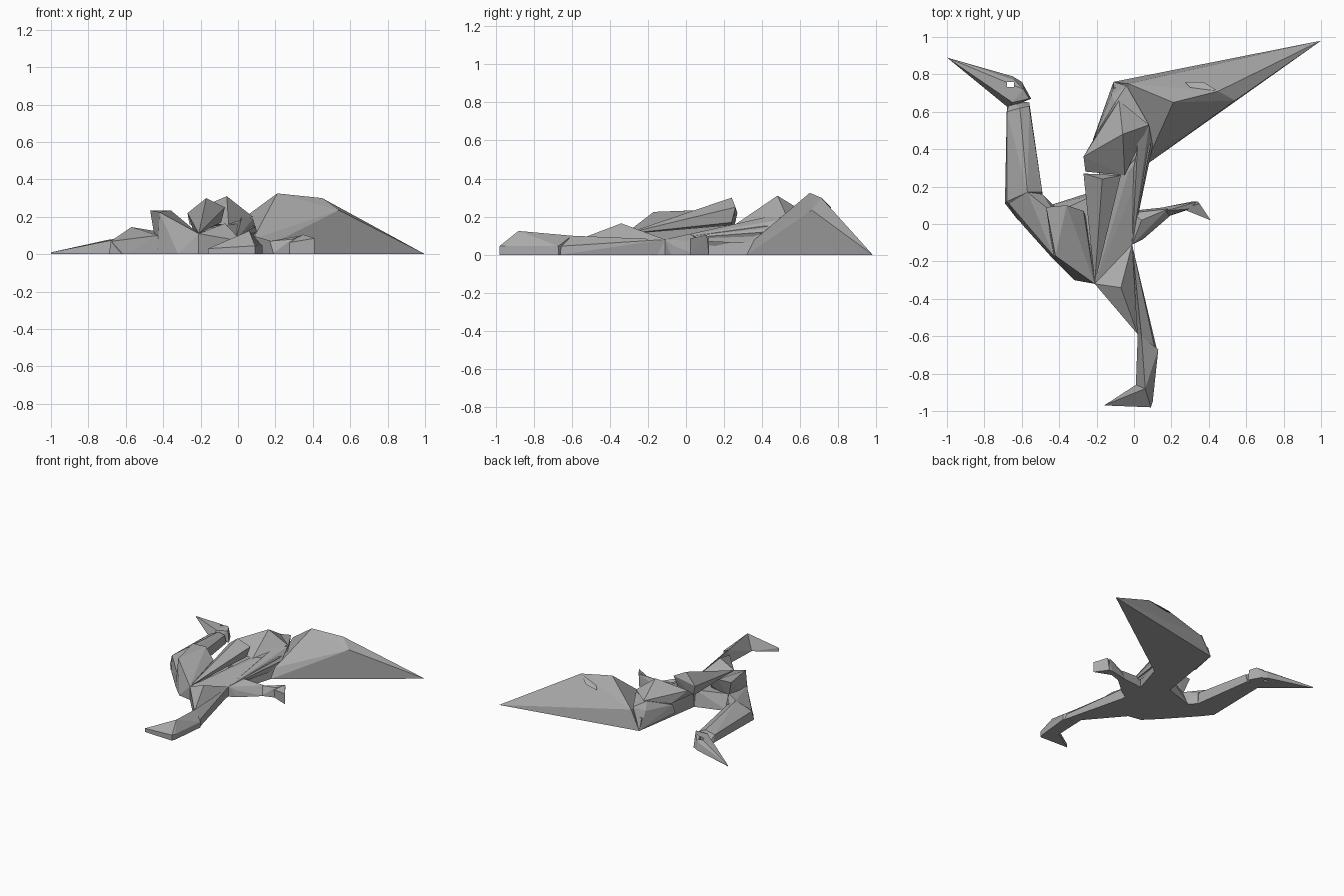
import bpy
import bmesh

if "Cube" in bpy.data.objects:
    bpy.data.objects.remove(bpy.data.objects["Cube"], do_unlink=True)

GREY = (.4, .4, .4, 1)
stone = bpy.data.materials.new("stone grey")
stone.use_nodes = True
stone.diffuse_color = GREY
stone.node_tree.nodes["Principled BSDF"].inputs["Base Color"].default_value = GREY


def facet(name, base=(), ridge=()):
    """Flat-faced solid spanning ground outline points (x, y) and raised points (x, y, z)."""
    bm = bmesh.new()
    for x, y in base:
        bm.verts.new((x, y, 0))
    for point in ridge:
        bm.verts.new(point)
    result = bmesh.ops.convex_hull(bm, input=bm.verts)
    leftovers = {v for v in result["geom_interior"] + result["geom_unused"]
                 if isinstance(v, bmesh.types.BMVert) and v.is_valid}
    bmesh.ops.delete(bm, geom=list(leftovers), context="VERTS")
    bmesh.ops.dissolve_limit(bm, angle_limit=.01, verts=bm.verts, edges=bm.edges)
    bmesh.ops.recalc_face_normals(bm, faces=bm.faces)
    mesh = bpy.data.meshes.new(name)
    bm.to_mesh(mesh)
    bm.free()
    mesh.materials.append(stone)
    obj = bpy.data.objects.new(name, mesh)
    bpy.context.scene.collection.objects.link(obj)
    return obj


# Joints shared by neighbouring parts
breast = (-.21, -.32, .11)
hip = (-.01, -.11, .08)
knee = (.04, -.6, .1)
ankle = (.06, -.88, .125)
neck_bend = (-.57, .17, .145)
throat = (-.61, .62, .09)

# Head with a long beak, pierced by a small square eye
head = facet("head_and_beak",
             base=[(-1, .89), (-.65, .79), (-.6, .76), (-.55, .67), (-.67, .62)],
             ridge=[(-.64, .77, .06), (-.59, .72, .1), (-.56, .67, .09),
                    (-.65, .65, .08), (-1, .89, .01)])
bpy.ops.mesh.primitive_cube_add(size=1, location=(-.66, .745, 0))
cutter = bpy.context.object
cutter.name = "eye_cutter"
cutter.scale = (.036, .026, 1)
cutter.hide_render = True
bpy.context.view_layer.update()
cut = head.modifiers.new("eye hole", "BOOLEAN")
cut.operation = "DIFFERENCE"
cut.object = cutter
bpy.context.view_layer.objects.active = head
bpy.ops.object.modifier_apply(modifier=cut.name)
bpy.data.objects.remove(cutter, do_unlink=True)

# Neck, from throat to bend and from bend down to the chest
facet("upper_neck",
      base=[(-.68, .62), (-.69, .11), (-.62, .02), (-.49, .16), (-.56, .65), (-.66, .66)],
      ridge=[throat, neck_bend, (-.68, .6, .06), (-.68, .12, .07),
             (-.56, .63, .07), (-.49, .17, .09)])
facet("lower_neck",
      base=[(-.69, .11), (-.6, 0), (-.43, -.19), (-.32, -.29), (-.4, .07), (-.49, .16)],
      ridge=[neck_bend, (-.49, .16, .09), (-.42, .05, .12), (-.43, -.17, .1),
             (-.67, .11, .07)])

# Low torso and rump joining every limb
facet("torso",
      base=[(-.43, -.19), (-.32, -.3), (-.21, -.32), (-.01, -.11), (-.02, .1),
            (-.2, .18), (-.45, .1)],
      ridge=[breast, hip, (-.2, .16, .13), (-.42, .06, .12), (-.42, -.18, .11)])
facet("rump",
      base=[(-.2, .18), (-.02, .02), (.07, .32), (.1, .43), (-.03, .75), (-.11, .76)],
      ridge=[(-.2, .18, .12), (-.02, .05, .1), (.09, .43, .13),
             (-.03, .72, .13), (-.11, .73, .09)])

# Near shoulder, a blunt wedge over the chest
facet("shoulder",
      base=[(-.43, -.19), (-.32, -.3)],
      ridge=[breast, (-.47, .09, .235), (-.36, .1, .235), (-.27, .07, .16),
             (-.42, -.17, .225), (-.42, .05, .08), (-.25, .02, .09)])

# Layered plumes fanning back from the breast
facet("upper_plume",
      ridge=[breast, (-.27, .27, .22), (-.17, .24, .3), (-.07, .26, .25),
             (-.24, .25, .13), (-.09, .24, .17)])
facet("inner_plume",
      ridge=[breast, hip, (-.07, .27, .16), (-.03, .28, .16), (.09, .43, .15),
             (.07, .32, .06), (-.15, .2, .08)])
facet("side_plume",
      ridge=[hip, (-.02, .18, .12), (.02, .43, .2), (.08, .53, .19),
             (.1, .42, .12), (.02, .2, .04)])
facet("back_plume",
      ridge=[(-.27, .36, .22), (-.06, .48, .31), (.08, .53, .2), (-.08, .66, .2),
             (-.05, .26, .16), (-.26, .28, .16), (-.2, .48, .14)])
facet("rear_plume",
      base=[(-.11, .76), (.08, .5)],
      ridge=[(-.21, .47, .13), (-.12, .69, .14), (-.1, .65, .2), (-.04, .74, .17),
             (.08, .53, .18), (-.22, .45, .06)])

# Great pointed wing
facet("great_wing",
      base=[(-.11, .76), (1, .98), (.07, .32), (.1, .43)],
      ridge=[(.21, .65, .325), (.45, .71, .3), (.54, .66, .235),
             (-.03, .75, .15), (.08, .36, .08)])
facet("wing_quill",
      ridge=[(.27, .76, .23), (.37, .76, .25), (.45, .71, .3), (.3, .73, .25)])

# Short side leg with a hooked claw
facet("side_leg",
      base=[(-.02, .07), (-.01, -.11), (.05, -.08), (.2, .05), (.17, .09)],
      ridge=[hip, (-.01, .06, .09), (.04, .02, .11), (.18, .08, .07), (.05, -.07, .05)])
facet("side_foot",
      base=[(.16, .09), (.18, .04), (.27, .07), (.34, .12), (.31, .12)],
      ridge=[(.17, .07, .07), (.34, .12, .1), (.29, .08, .08)])
facet("side_claw",
      base=[(.26, .08), (.34, .12), (.41, .02)],
      ridge=[(.26, .08, .06), (.35, .11, .105), (.41, .02, .085)])

# Long trailing leg: thigh, two shin pieces and a pointed foot
facet("thigh",
      base=[(-.21, -.32), (.02, -.59), (-.01, -.11)],
      ridge=[breast, hip, (-.07, -.34, .165), (.02, -.59, .07)])
facet("upper_shin",
      base=[(-.02, -.1), (.02, -.59), (.12, -.66)],
      ridge=[hip, knee, (.11, -.66, .045)])
facet("lower_shin",
      base=[(.02, -.59), (.01, -.86), (.1, -.95), (.13, -.67), (.11, -.66)],
      ridge=[knee, ankle, (.13, -.67, .045), (.1, -.95, .045)])
facet("foot",
      base=[(.01, -.86), (-.16, -.97), (.09, -.98), (.1, -.95)],
      ridge=[ankle, (-.16, -.97, .03), (.09, -.98, .045), (.1, -.95, .045)])
